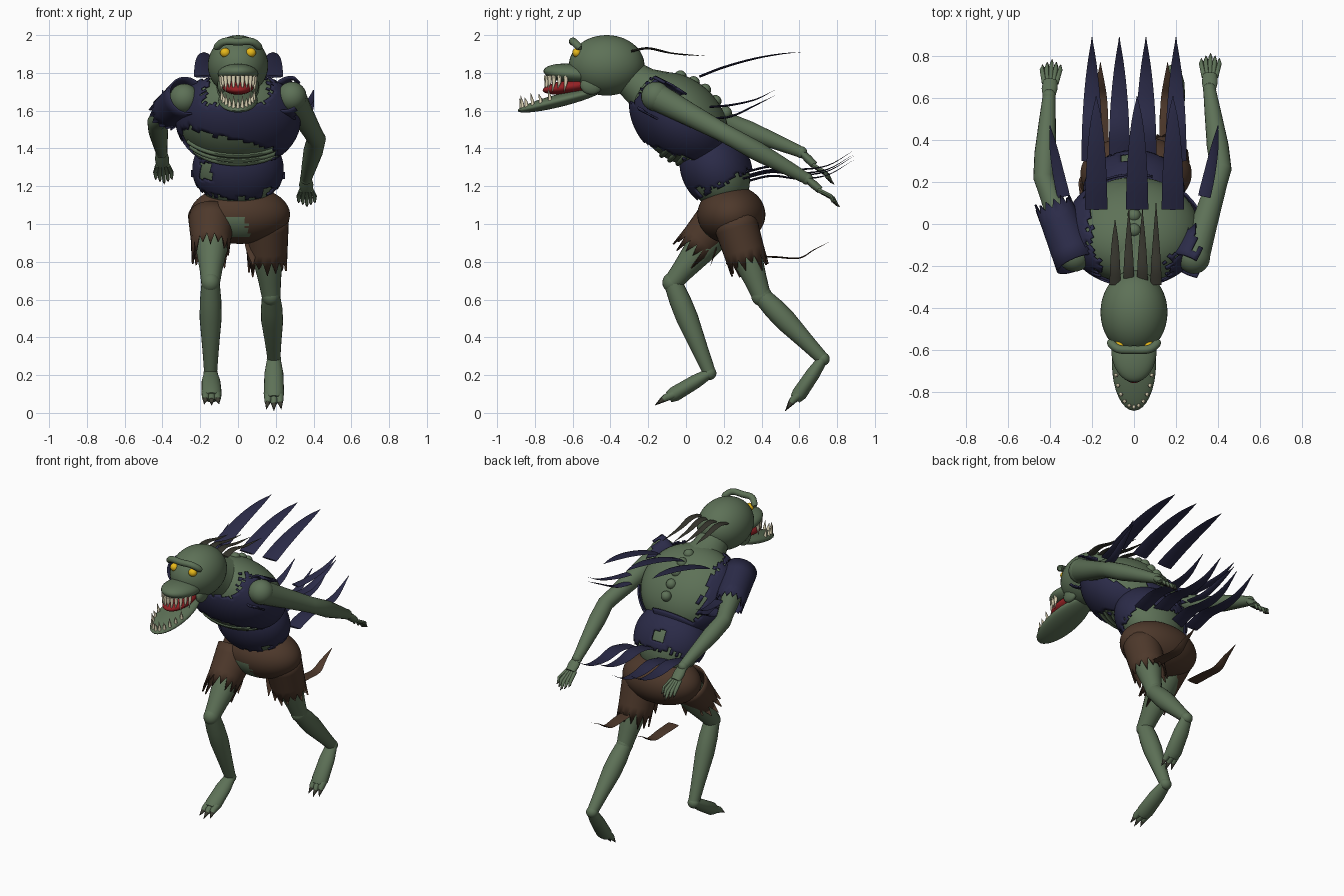
import bpy, bmesh, math, random
from mathutils import Vector, Matrix

if "Cube" in bpy.data.objects:
    bpy.data.objects.remove(bpy.data.objects["Cube"])
random.seed(7)

def mat(name, r, g, b):
    m = bpy.data.materials.new(name)
    m.diffuse_color = (r, g, b, 1)
    m.use_nodes = True
    m.node_tree.nodes["Principled BSDF"].inputs["Base Color"].default_value = m.diffuse_color
    return m

SKIN = mat("green skin", 0.11, 0.165, 0.095)
BLUE = mat("navy cloth", 0.024, 0.024, 0.065)
BROWN = mat("brown cloth", 0.075, 0.04, 0.024)
YELLOW = mat("yellow eye", 0.8, 0.48, 0.01)
RED = mat("red mouth", 0.3, 0.015, 0.018)
TOOTH = mat("ivory tooth", 0.75, 0.68, 0.48)
HAIR = mat("dark hair", 0.035, 0.034, 0.025)
CLAW = mat("dark claw", 0.045, 0.045, 0.032)

def finish(name, bm, mats, thick=0):
    bmesh.ops.recalc_face_normals(bm, faces=bm.faces)
    me = bpy.data.meshes.new(name)
    bm.to_mesh(me)
    bm.free()
    me.shade_smooth()
    me.set_sharp_from_angle(angle=math.radians(45))
    ob = bpy.data.objects.new(name, me)
    bpy.context.collection.objects.link(ob)
    for m in mats:
        me.materials.append(m)
    if thick:
        s = ob.modifiers.new("thickness", 'SOLIDIFY')
        s.thickness = thick
        s.offset = 0
    return ob

def xf(c, r, tilt=0):
    return Matrix.Translation(c) @ Matrix.Rotation(math.radians(tilt), 4, 'X') @ Matrix.Diagonal((*r, 1))

def ball(name, c, r, m, tilt=0, seg=32, drop=None, paint=None, mats=None):
    """Ellipsoid; drop(unit, world) removes faces, paint(unit, world) recolours them."""
    bm = bmesh.new()
    bmesh.ops.create_uvsphere(bm, u_segments=seg, v_segments=seg * 5 // 8, radius=1)
    M = xf(c, r, tilt)
    cen = [(f, f.calc_center_median()) for f in bm.faces]
    if paint:
        for f, u in cen:
            f.material_index = int(paint(u, M @ u))
    if drop:
        bmesh.ops.delete(bm, geom=[f for f, u in cen if drop(u, M @ u)], context='FACES')
    bm.transform(M)
    return finish(name, bm, mats or [m], 0.01 if drop else 0)

def add_tube(bm, pts, radii, flat=1, n=14, ref='X', cap=True):
    pts = [Vector(p) for p in pts]
    ax = Vector((1, 0, 0)) if ref == 'X' else Vector((0, 0, 1))
    rings = []
    for i, p in enumerate(pts):
        t = (pts[min(i + 1, len(pts) - 1)] - pts[max(i - 1, 0)]).normalized()
        s = (ax - t * ax.dot(t)).normalized()
        o = t.cross(s)
        rings.append([bm.verts.new(p + radii[i] * (s * math.cos(a) + o * math.sin(a) * flat))
                      for a in (2 * math.pi * k / n for k in range(n))])
    for a, b in zip(rings, rings[1:]):
        for k in range(n):
            bm.faces.new((a[k], a[(k + 1) % n], b[(k + 1) % n], b[k]))
    if cap:
        bm.faces.new(rings[0])
        bm.faces.new(rings[-1])
    return rings

def tube(name, pts, radii, m, **kw):
    bm = bmesh.new()
    add_tube(bm, pts, radii, **kw)
    return finish(name, bm, [m])

def smooth_path(pts, k=5):
    """Catmull-Rom resampling of a short control path."""
    P = [Vector(p) for p in pts]
    P = [2 * P[0] - P[1]] + P + [2 * P[-1] - P[-2]]
    out = []
    for i in range(1, len(P) - 2):
        a, b, c, d = P[i - 1:i + 3]
        for j in range(k):
            t = j / k
            out.append(0.5 * (2 * b + (c - a) * t + (2 * a - 5 * b + 4 * c - d) * t * t + (3 * b - a - 3 * c + d) * t ** 3))
    return out + [P[-2]]

def strip(name, pts, w, m, flat=0.12):
    path = smooth_path(pts)
    n = len(path) - 1
    tube(name, path, [max(w * (1 - (i / n) ** 2.2), 0.002) for i in range(n + 1)], m, flat=flat, n=8)

def ragged(name, a, b, r0, r1, m, jag=0.06, drop=None):
    """Open cloth tube with a torn lower hem."""
    a, b = Vector(a), Vector(b)
    bm = bmesh.new()
    rings = add_tube(bm, [a.lerp(b, i / 4) for i in range(5)],
                     [r0 + (r1 - r0) * i / 4 for i in range(5)], n=28, cap=False)
    d = (b - a).normalized()
    for i, v in enumerate(rings[-1]):
        v.co += d * ((i % 2) * jag * random.uniform(0.4, 1.3) - 0.3 * jag)
    if drop:
        bm.normal_update()
        bmesh.ops.delete(bm, geom=[f for f in bm.faces if drop(f.calc_center_median() - a)], context='FACES')
    finish(name, bm, [m], 0.01)

J = lambda s: random.uniform(-s, s)

# Torso skin, ribs and neck
CH, CR, CT = (0, -0.03, 1.555), (0.312, 0.212, 0.285), 47
ball("chest", CH, CR, SKIN, CT, 40)
ball("belly", (0, 0.16, 1.28), (0.215, 0.165, 0.22), SKIN, 28)
tube("neck", [(0, -0.33, 1.80), (0, -0.24, 1.73), (0, -0.12, 1.65)], [0.09, 0.11, 0.17], SKIN, n=20)
M = xf(CH, CR, CT)
for i, p in enumerate((-12, -22, -32, -42)):
    p = math.radians(p)
    tube(f"rib_{i + 1}", [M @ Vector((math.sin(t) * math.cos(p), -math.cos(t) * math.cos(p), math.sin(p)))
         for t in (math.radians(k * 10) for k in range(-6, 7))], [0.014] * 13, SKIN, n=8, ref='Z')
for i, (y, z) in enumerate([(-0.19, 1.78), (-0.03, 1.78), (0.04, 1.75), (0.1, 1.71), (0.155, 1.65), (0.21, 1.59)]):
    ball(f"spine_bump_{i + 1}", (0, y, z), (0.033,) * 3, SKIN, seg=16)

# Torn shirt: open back, neckline and slashed belly
def shirt_hole(u, w):
    back = u.y > 0.3 + J(0.1) and abs(w.x) < 0.21 + J(0.03) and u.z > -0.75
    bare = u.y > 0.25 and w.x > 0.08 and w.y > -0.12
    neck = w.z > 1.64 + J(0.02) and abs(w.x) < 0.17 + J(0.03)
    slash = u.y < -0.1 and -0.3 < w.x < 0.2 + J(0.03) and w.z < 1.45 - 0.22 * w.x + J(0.015) and w.y < 0.04
    return back or neck or slash or bare
ball("torn_shirt", CH, [r * 1.05 for r in CR], BLUE, CT, 72, drop=shirt_hole)

def waist_hole(u, w):
    patch = abs(w.x + 0.17) < 0.03 and abs(w.z - 1.28) < 0.045 and w.y < 0.12
    rear = abs(w.x + 0.02) < 0.04 and abs(w.z - 1.37) < 0.03 and w.y > 0.2
    side = w.x > 0.13 and w.y < 0.1 and w.z < 1.19 + J(0.02)
    return u.z < -0.37 + J(0.1) or u.z > 0.75 or patch or rear or side
ball("shirt_waist", (0, 0.16, 1.29), (0.237, 0.18, 0.22), BLUE, 28, 72, drop=waist_hole)

# Shorts with a torn front patch
ball("shorts", (0.01, 0.24, 1.05), (0.265, 0.18, 0.155), BROWN, 0, 64, mats=[BROWN, SKIN],
     paint=lambda u, w: u.y < -0.2 and abs(w.x + 0.03) < 0.08 + J(0.02) and 0.93 < w.z < 1.05 - 0.35 * abs(w.x + 0.02) + J(0.015))
ragged("shorts_leg_left", (-0.14, 0.19, 1.04), (-0.145, 0.04, 0.87), 0.12, 0.095, BROWN, 0.1)
ragged("shorts_leg_right", (0.15, 0.25, 1.04), (0.155, 0.325, 0.80), 0.115, 0.1, BROWN, 0.08)
for i, (x, y, z) in enumerate([(-0.2, 0.12, 0.9), (-0.1, 0.16, 0.88), (0.07, 0.24, 0.88)]):
    strip(f"shorts_tatter_{i + 1}", [(x, y, z + 0.1), (x, y, z), (x + 0.01, y - 0.03, z - 0.1)], 0.04, BROWN, 0.2)

# Head and jaws
ball("head", (0, -0.42, 1.84), (0.16, 0.2, 0.16), SKIN, 0, 40)
ball("upper_jaw", (0, -0.60, 1.795), (0.108, 0.155, 0.052), SKIN, -6)
ball("mouth_inside", (0, -0.61, 1.728), (0.085, 0.15, 0.038), RED, 8)
ball("lower_jaw", (0, -0.665, 1.655), (0.105, 0.232, 0.034), SKIN, 14)
tube("brow", smooth_path([(-0.12, -0.56, 1.93), (-0.075, -0.595, 1.965), (0, -0.60, 1.965),
     (0.075, -0.595, 1.965), (0.12, -0.56, 1.93)], 4), [0.012] + [0.02] * 15 + [0.012], SKIN, n=12, ref='Z')
for s, nm in ((-1, "left"), (1, "right")):
    ball(f"eye_{nm}", (s * 0.068, -0.578, 1.907), (0.027, 0.024, 0.025), YELLOW, seg=20)
    ball(f"cheek_{nm}", (s * 0.085, -0.5, 1.735), (0.025, 0.06, 0.05), SKIN, seg=16)
bm = bmesh.new()
for k in range(-5, 6):
    a = math.radians(k * 15)
    x, y, l = 0.092 * math.sin(a), -0.60 - 0.14 * math.cos(a), 0.06 + 0.02 * (k % 2)
    add_tube(bm, [(x, y, 1.785), (x, y, 1.75), (x, y - 0.008, 1.78 - l)], [0.012, 0.01, 0.001], n=8)
finish("upper_teeth", bm, [TOOTH])
bm = bmesh.new()
for k in range(-5, 6):
    a = math.radians(k * 15)
    x, y = 0.088 * math.sin(a), -0.665 - 0.205 * math.cos(a)
    z = 1.655 + (y + 0.665) * 0.25
    add_tube(bm, [(x, y, z), (x, y - 0.004, z + 0.035), (x * 1.05, y - 0.012, z + 0.06 + 0.014 * (k % 2))],
             [0.011, 0.008, 0.001], n=8)
finish("lower_teeth", bm, [TOOTH])
for i, (x, t) in enumerate([(-0.09, 0.02), (-0.025, 0.07), (0.04, 0.07), (0.105, 0.1)]):
    strip(f"hair_lock_{i + 1}", [(x, -0.29, 1.915), (x, -0.2, 1.93), (x, -0.08, 1.905), (x, t, 1.89)], 0.026, HAIR, 0.25)

# Arms swept back, with fingers
def arm(side, sh, el, wr, tip):
    sh, el, wr, tip = map(Vector, (sh, el, wr, tip))
    tube(f"arm_{side}", [sh, sh.lerp(el, 0.4), sh.lerp(el, 0.85), el, el.lerp(wr, 0.3), el.lerp(wr, 0.7), wr],
         [0.075, 0.062, 0.05, 0.05, 0.052, 0.04, 0.03], SKIN, n=18)
    ball(f"shoulder_{side}", sh, (0.078,) * 3, SKIN, seg=24)
    palm = wr.lerp(tip, 0.4)
    tube(f"palm_{side}", [wr, wr.lerp(palm, 0.5), palm], [0.03, 0.038, 0.034], SKIN, flat=0.6)
    ball(f"wrist_{side}", wr, (0.032,) * 3, SKIN, seg=16)
    for k in range(5):
        o = k - 2
        e = palm.lerp(tip, 1 - 0.12 * abs(o)) + Vector((o * 0.022, 0, 0))
        b = palm + Vector((o * 0.014, -0.01, 0))
        mid = b.lerp(e, 0.6) + Vector((o * 0.003, 0.012, 0.008))
        tube(f"finger_{side}_{k + 1}", [b, mid, b.lerp(e, 0.85)], [0.012, 0.011, 0.008], SKIN, n=8)
        tube(f"fingernail_{side}_{k + 1}", [b.lerp(e, 0.84), e], [0.009, 0.001], CLAW, n=8)
arm("left", (-0.285, -0.15, 1.665), (-0.43, 0.22, 1.54), (-0.405, 0.61, 1.38), (-0.39, 0.785, 1.21))
arm("right", (0.285, -0.16, 1.675), (0.415, 0.26, 1.45), (0.36, 0.64, 1.24), (0.365, 0.815, 1.09))

# Torn sleeves and their trailing strips
ragged("sleeve_left", (-0.27, -0.19, 1.68), (-0.375, 0.07, 1.59), 0.1, 0.085, BLUE, 0.05)
ragged("sleeve_right", (0.26, -0.2, 1.69), (0.32, -0.08, 1.63), 0.098, 0.098, BLUE, 0.05,
       drop=lambda d: d.x > 0.05 + J(0.02))
for s, nm in ((-1, "left"), (1, "right")):
    for i, dz in enumerate((0, 0.06)):
        strip(f"sleeve_strip_{nm}_{i + 1}", [(s * 0.335, 0.13, 1.56 + dz), (s * 0.36, 0.24, 1.57 + dz),
              (s * 0.385, 0.37, 1.63 + dz * 0.5), (s * 0.4, 0.47, 1.68 + dz * 0.5)], 0.03, BLUE, 0.2)

# Cloth streamers from the back, waist and shorts
for i, x in enumerate((-0.18, 0.015, 0.185)):
    strip(f"back_streamer_{i + 1}", [(x, 0.07, 1.78), (x, 0.2, 1.83), (x, 0.36, 1.875), (x, 0.5, 1.9), (x, 0.61, 1.91)], 0.053, BLUE)
for i, (x, dz) in enumerate([(-0.2, 0), (-0.07, -0.03), (0.057, 0.02), (0.2, -0.01)]):
    strip(f"waist_streamer_{i + 1}", [(x, 0.3, 1.25 + dz), (x, 0.45, 1.285 + dz), (x, 0.6, 1.27 + dz),
          (x, 0.75, 1.29 + dz), (x, 0.89, 1.37 + dz)], 0.05, BLUE)
for i, x in enumerate((-0.16, 0.16)):
    strip(f"shorts_streamer_{i + 1}", [(x, 0.36, 0.83), (x, 0.48, 0.825), (x, 0.6, 0.82), (x, 0.68, 0.865), (x, 0.77, 0.91)], 0.04, BROWN)

# Legs: left steps forward, right pushes off behind
def leg(side, hip, kn, an, bl, tip):
    hip, kn, an, bl, tip = map(Vector, (hip, kn, an, bl, tip))
    tube(f"thigh_{side}", [hip, hip.lerp(kn, 0.4), hip.lerp(kn, 0.8), kn], [0.1, 0.088, 0.06, 0.05], SKIN, n=20)
    ball(f"knee_{side}", kn, (0.05, 0.055, 0.055), SKIN, seg=20)
    tube(f"calf_{side}", [kn, kn.lerp(an, 0.2), kn.lerp(an, 0.4), kn.lerp(an, 0.75), an],
         [0.048, 0.057, 0.058, 0.043, 0.034], SKIN, n=20)
    ball(f"heel_{side}", an, (0.038, 0.036, 0.036), SKIN, seg=20)
    tube(f"foot_{side}", [an, an.lerp(bl, 0.4), bl, bl.lerp(tip, 0.3)], [0.036, 0.05, 0.054, 0.04], SKIN, flat=0.75, n=18)
    for k in (-1, 0, 1):
        o = Vector((k * 0.036, 0, 0))
        e = bl.lerp(tip, 0.9 if k else 1) + o * 1.1
        m = bl.lerp(e, 0.5) + o * 0.3 + Vector((0, 0, 0.008))
        tube(f"toe_{side}_{k + 2}", [bl + o * 0.8, m, m.lerp(e, 0.3)], [0.024, 0.02, 0.015], SKIN, n=10)
        tube(f"toe_claw_{side}_{k + 2}", [m.lerp(e, 0.2), e], [0.016, 0.001], CLAW, n=8)
leg("left", (-0.135, 0.2, 1.02), (-0.145, -0.07, 0.69), (-0.145, 0.125, 0.21), (-0.14, -0.06, 0.10), (-0.14, -0.165, 0.04))
leg("right", (0.14, 0.25, 1.02), (0.175, 0.40, 0.62), (0.19, 0.725, 0.285), (0.19, 0.60, 0.10), (0.19, 0.525, 0.01))
